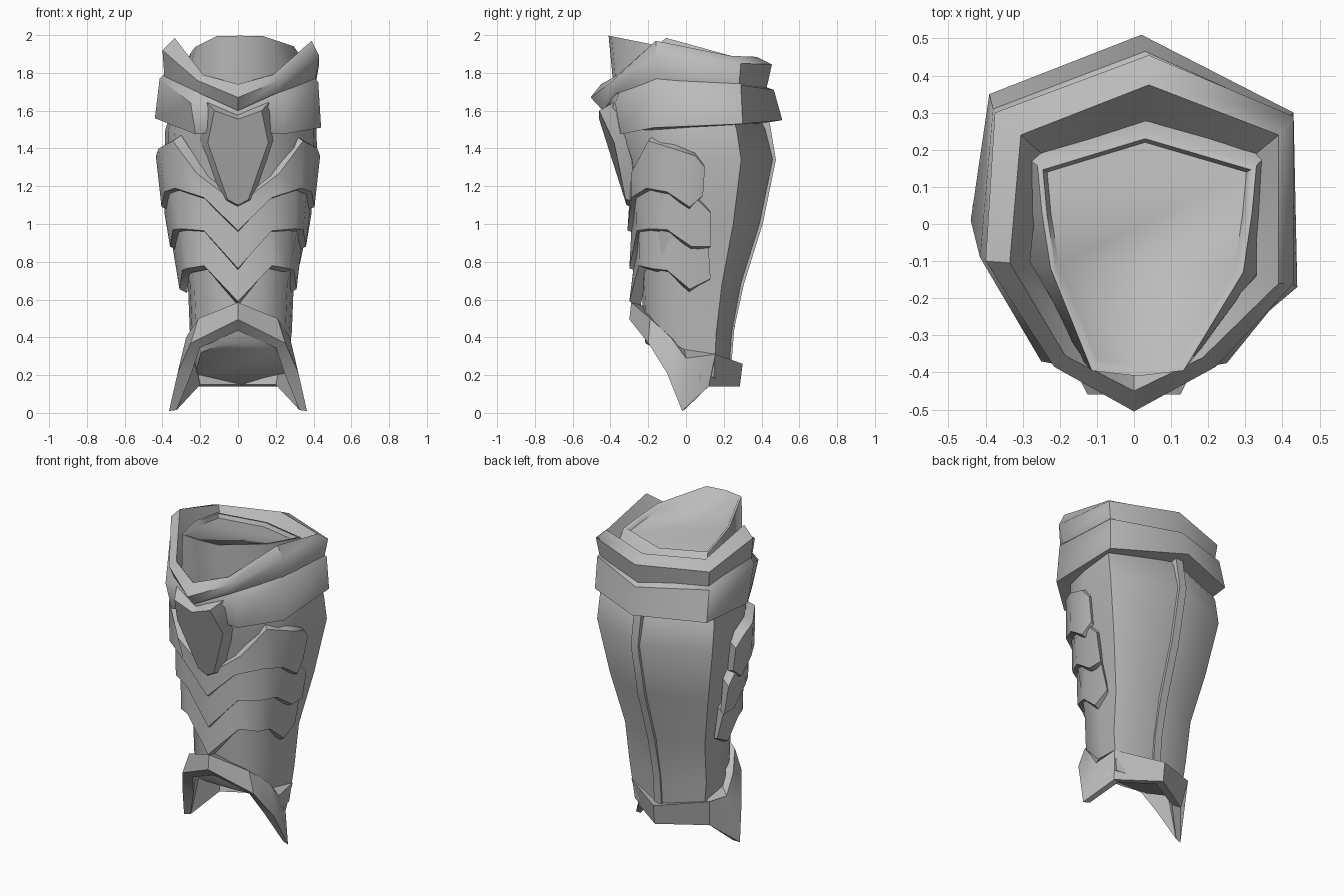
import bpy, math

steel = bpy.data.materials.new("grey_steel")
steel.diffuse_color = (0.5, 0.5, 0.5, 1)


def make(name, verts, faces, thick=0.0, angle=30):
    me = bpy.data.meshes.new(name)
    me.from_pydata(verts, [], faces)
    me.materials.append(steel)
    ob = bpy.data.objects.new(name, me)
    bpy.context.collection.objects.link(ob)
    bpy.ops.object.select_all(action='DESELECT')
    bpy.context.view_layer.objects.active = ob
    ob.select_set(True)
    bpy.ops.object.mode_set(mode='EDIT')
    bpy.ops.mesh.select_all(action='SELECT')
    bpy.ops.mesh.normals_make_consistent(inside=False)
    bpy.ops.object.mode_set(mode='OBJECT')
    if thick:
        mod = ob.modifiers.new("thickness", 'SOLIDIFY')
        mod.thickness, mod.offset = thick, -1
        bpy.ops.object.modifier_apply(modifier=mod.name)
    bpy.ops.object.shade_smooth_by_angle(angle=math.radians(angle))
    return ob


def loft(name, rows, closed=True, caps=False, wrap=False, **kw):
    """Skin rows of equal length; wrap joins the last row to the first."""
    n, m = len(rows[0]), len(rows)
    faces = []
    for r in range(m if wrap else m - 1):
        a, b = r * n, (r + 1) % m * n
        for i in range(n if closed else n - 1):
            j = (i + 1) % n
            faces.append((a + i, a + j, b + j, b + i))
    if caps:
        faces += [tuple(range(n)), tuple(range((m - 1) * n, m * n))]
    return make(name, [p for r in rows for p in r], faces, **kw)


def mirror(half, closed):
    """Half row starting on the centre line -> full row."""
    flip = [(-x, y, z) for x, y, z in half]
    if closed:
        return half + flip[-2:0:-1]
    return flip[:0:-1] + half


# Leg shell: z, centre x, half width, front y, back y, tilt of the section
SECTIONS = [(0.26, .015, 0.24, -0.20, 0.23, -0.5), (0.45, .015, 0.27, -0.21, 0.25, -0.15),
            (0.68, .015, 0.28, -0.22, 0.30, 0), (1.0, .015, 0.345, -0.24, 0.40, 0),
            (1.34, .015, 0.405, -0.285, 0.47, 0), (1.5, .015, 0.40, -0.34, 0.43, 0),
            (1.7, .025, 0.35, -0.37, 0.33, -0.1), (1.915, .035, 0.295, -0.395, 0.245, -0.2)]
rows = []
for z, c, w, yf, yb, k in SECTIONS:
    side = 0.6 * yb + 0.01
    plan = [(0.03, yb), (c + w, side), (c + 0.96 * w, 0.03), (c + 0.88 * w, -0.13),
            (0.01 + 0.42 * w, yf), (0.01, yf - 0.015), (0.01 - 0.42 * w, yf),
            (c - 0.88 * w, -0.12), (c - 0.96 * w, 0.03), (c - w, side)]
    rows.append([(x, y, z + k * y) for x, y in plan])
# shallow recess in the top of the shell
for s, drop in ((0.95, 0), (0.91, 0.025)):
    rows.append([(0.03 + (x - 0.03) * s, y * s - 0.003, 1.915 - 0.2 * y * s - drop)
                 for x, y, z in rows[7]])
loft("leg_shell", rows, caps=True, angle=62)

# Raised seam down the back of the calf
seam = []
for z, c, w, yf, yb, k in SECTIONS[:6]:
    z = {0.26: 0.2, 1.5: 1.58}.get(z, z)
    seam.append([(0.005, yb - 0.04, z), (0.005, yb + 0.006, z),
                 (0.055, yb + 0.006, z), (0.055, yb - 0.04, z)])
loft("back_seam", seam, caps=True)

# Knee collars: front, right x3, back, left x3
upper = [
    [(0, -.44, 1.6), (.2, -.37, 1.69), (.41, -.15, 1.765), (.41, .28, 1.73),
     (.04, .42, 1.69), (-.36, .29, 1.73), (-.39, -.1, 1.78), (-.2, -.36, 1.69)],
    [(0, -.505, 1.67), (.22, -.385, 1.76), (.43, -.16, 1.89), (.43, .29, 1.85),
     (.04, .455, 1.845), (-.375, .3, 1.85), (-.4, -.1, 1.92), (-.215, -.385, 1.76)],
    [(0, -.45, 1.74), (.185, -.36, 1.79), (.39, -.16, 1.97), (.39, .24, 1.89),
     (.04, .375, 1.885), (-.305, .24, 1.89), (-.335, -.105, 1.985), (-.185, -.355, 1.79)],
    [(0, -.38, 1.66), (.16, -.32, 1.72), (.33, -.14, 1.82), (.33, .19, 1.79),
     (.04, .27, 1.78), (-.25, .19, 1.79), (-.28, -.1, 1.83), (-.16, -.31, 1.72)]]
loft("upper_collar", upper, wrap=True, angle=48)
lower = [
    [(0, -.36, 1.5), (.235, -.345, 1.475), (.44, -.17, 1.51), (.43, .3, 1.53),
     (.02, .51, 1.55), (-.39, .35, 1.55), (-.44, .01, 1.56), (-.225, -.345, 1.475)],
    [(0, -.42, 1.58), (.25, -.375, 1.64), (.425, -.16, 1.75), (.42, .29, 1.735),
     (.03, .465, 1.71), (-.38, .31, 1.74), (-.415, -.09, 1.77), (-.25, -.37, 1.64)],
    [(x * .92, y * .92, z + .045) for x, y, z in upper[0]],
    [(0, -.33, 1.5), (.16, -.33, 1.49), (.36, -.13, 1.5), (.36, .22, 1.52),
     (.03, .39, 1.53), (-.33, .22, 1.53), (-.36, -.05, 1.53), (-.16, -.33, 1.49)]]
lower[2][0] = (0, -.40, 1.64)
loft("lower_collar", lower, wrap=True, angle=48)

# Ankle cuff with a downward spike on each side: inner top, outer top, outer low, inner low
cuff = [
    [(0, -.2, .56), (.17, -.15, .47), (.235, -.06, .38), (.25, -.01, .34), (.23, .14, .295), (.02, .235, .25)],
    [(0, -.29, .585), (.21, -.19, .5), (.275, -.08, .4), (.285, .0, .29), (.275, .155, .31), (.02, .3, .26)],
    [(0, -.3, .495), (.25, -.2, .37), (.32, -.1, .21), (.365, -.02, .01), (.25, .12, .14), (.02, .285, .14)],
    [(0, -.24, .435), (.2, -.17, .345), (.25, -.09, .2), (.325, -.01, .015), (.2, .1, .15), (.02, .22, .15)]]
loft("ankle_cuff", [mirror(r, True) for r in cuff], wrap=True)

# Overlapping shin lames: top and bottom edge of each half
LAMES = [
    ([(0, -.3, 1.1), (.22, -.29, 1.27), (.345, -.2, 1.44), (.42, -.07, 1.4), (.435, .05, 1.36), (.42, .1, 1.3)],
     [(0, -.31, .965), (.18, -.29, 1.14), (.335, -.21, 1.19), (.39, -.1, 1.17), (.405, .02, 1.09), (.395, .09, 1.15)]),
    ([(0, -.285, 1.05), (.18, -.265, 1.2), (.31, -.19, 1.24), (.37, -.08, 1.23), (.39, .04, 1.15), (.39, .13, 1.06)],
     [(0, -.3, .765), (.18, -.26, .965), (.3, -.195, .975), (.345, -.1, .97), (.36, .03, .88), (.36, .13, .88)]),
    ([(0, -.265, .86), (.17, -.245, 1.03), (.28, -.18, 1.05), (.32, -.08, 1.03), (.345, .04, .95), (.345, .12, .87)],
     [(0, -.3, .59), (.18, -.25, .78), (.27, -.185, .765), (.295, -.1, .755), (.31, .02, .655), (.31, .13, .71)])]
for i, (top, low) in enumerate(LAMES):
    # outer skin with a bevelled upper lip and a lower lip turned back to the shell
    lip = [(x * .87, y * .87, z + .03) for x, y, z in top]
    under = [(x * .87, y * .8, z - .02) for x, y, z in low]
    full = [mirror(r, False) for r in (lip, top, low, under)]
    # end faces close the rear edge on both sides
    n, verts = len(full[0]), [p for r in full for p in r]
    faces = [(r * n + c, r * n + c + 1, (r + 1) % 4 * n + c + 1, (r + 1) % 4 * n + c)
             for r in range(4) for c in range(n - 1)]
    faces += [tuple(r * n + c for r in range(4)) for c in (0, n - 1)]
    make(f"shin_lame_{i + 1}", verts, faces, angle=42)

# Shield plate below the knee
rim = [(0, -.37, 1.6), (.165, -.38, 1.645), (.21, -.25, 1.45), (.085, -.25, 1.12), (0, -.25, 1.07)]
face = [(0, -.46, 1.555), (.125, -.46, 1.6), (.16, -.38, 1.43), (.055, -.32, 1.13), (0, -.315, 1.1)]
loft("knee_shield", [mirror(rim, True), mirror(face, True)], caps=True)
